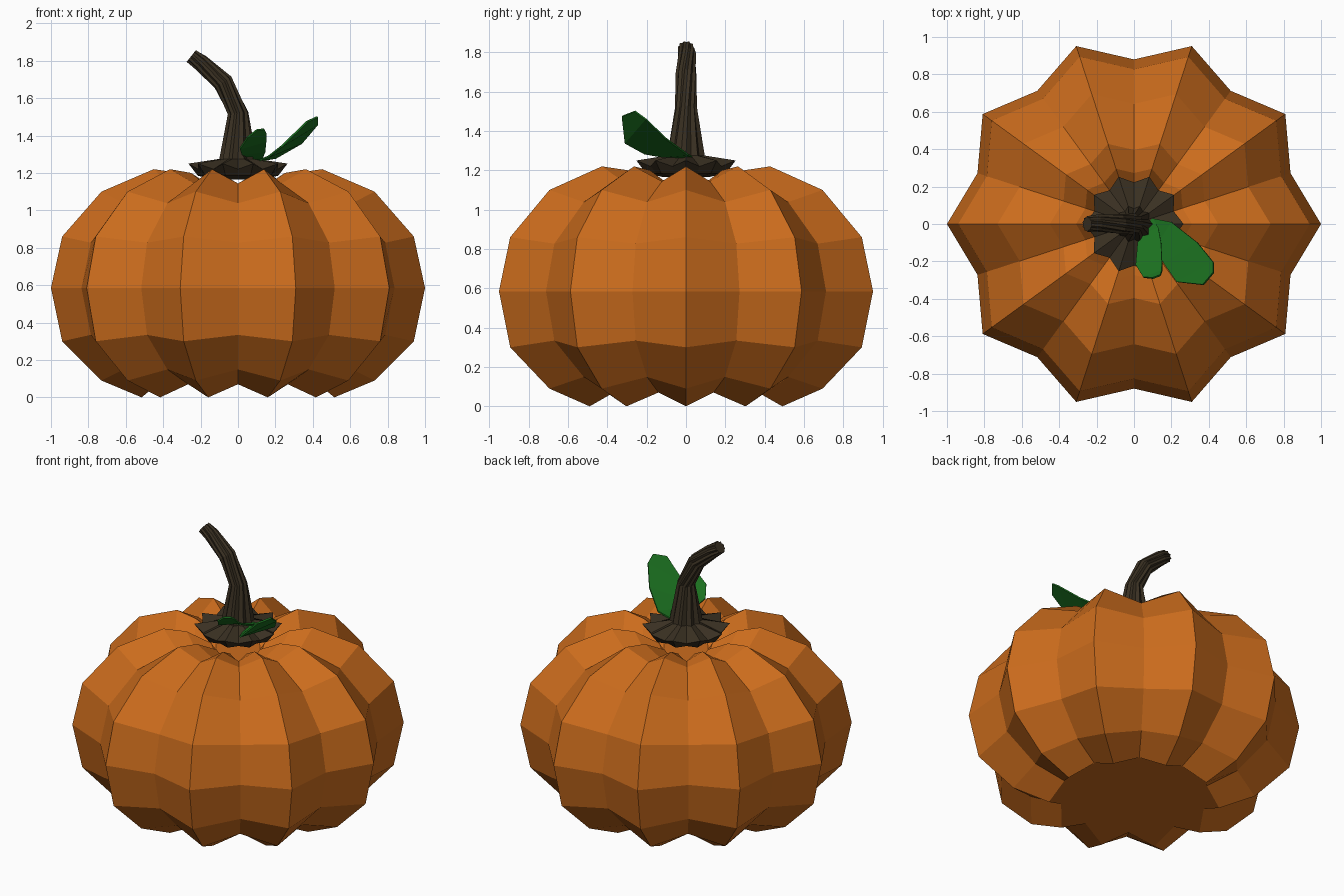
import bpy, bmesh
from math import sin, cos, pi
from mathutils import Vector, Matrix

if "Cube" in bpy.data.objects:
    bpy.data.objects.remove(bpy.data.objects["Cube"])


def material(name, rgb):
    m = bpy.data.materials.new(name)
    m.diffuse_color = (*rgb, 1)
    m.use_nodes = True
    m.node_tree.nodes["Principled BSDF"].inputs["Base Color"].default_value = m.diffuse_color
    return m


def make(name, bm, mat):
    bmesh.ops.recalc_face_normals(bm, faces=bm.faces)
    me = bpy.data.meshes.new(name)
    bm.to_mesh(me)
    bm.free()
    me.materials.append(mat)
    ob = bpy.data.objects.new(name, me)
    bpy.context.collection.objects.link(ob)
    return ob


def loft(name, rings, mat):
    """Skin a stack of closed rings and cap both ends."""
    bm = bmesh.new()
    loops = [[bm.verts.new(p) for p in ring] for ring in rings]
    n = len(loops[0])
    for a, b in zip(loops, loops[1:]):
        for i in range(n):
            j = (i + 1) % n
            bm.faces.new((a[i], a[j], b[j], b[i]))
    bm.faces.new(loops[0][::-1])
    bm.faces.new(loops[-1])
    return make(name, bm, mat)


orange = material("pumpkin_orange", (0.60, 0.15, 0.012))
brown = material("stem_brown", (0.042, 0.030, 0.016))
green = material("leaf_green", (0.011, 0.16, 0.014))
N = 20  # ten ribs: ridge, groove, ridge, groove...

# Body: grooves are the ridge profile shrunk about the middle
profile = [(0.515, 0.0), (0.73, 0.09), (0.94, 0.30), (1.0, 0.585), (0.94, 0.86),
           (0.73, 1.10), (0.45, 1.22), (0.31, 1.20), (0.16, 1.12)]
body = []
for r, z in profile:
    ring = []
    for i in range(N):
        k = 0.88 if i % 2 else 1.0
        a = 2 * pi * i / N
        ring.append((r * k * cos(a), r * k * sin(a), 0.585 + (z - 0.585) * k))
    body.append(ring)
loft("pumpkin_body", body, orange)

# Stem: flared star-shaped collar, then a twisting bent stalk
# centre x, y, z, radius, groove ratio, groove drop, tilt, twist
sections = [(0, 0, 1.165, 0.12, 0.9, 0, 0, 0), (0, 0, 1.185, 0.215, 0.85, 0, 0, 0),
            (0, 0, 1.25, 0.265, 0.84, 0.03, 0, 0), (0, 0, 1.275, 0.10, 0.82, 0, 0, 0),
            (0, 0, 1.52, 0.056, 0.82, 0, -0.12, 0.2),
            (-0.08, 0.0, 1.685, 0.054, 0.82, 0, -0.6, 0.5),
            (-0.20, 0.005, 1.79, 0.046, 0.82, 0, -0.85, 0.8),
            (-0.25, 0.0, 1.825, 0.042, 0.82, 0, -0.9, 1.0)]
stem = []
for x, y, z, r, k, drop, tilt, twist in sections:
    rot = Matrix.Rotation(tilt, 3, 'Y')
    ring = []
    for i in range(N):
        a = 2 * pi * i / N + twist
        q = r * (k if i % 2 else 1)
        ring.append(Vector((x, y, z - drop * (i % 2))) + rot @ Vector((q * cos(a), q * sin(a), 0)))
    stem.append(ring)
loft("stem", stem, brown)


# Leaves: strips between a left and a right edge, with slight thickness
def leaf(name, left, right):
    bm = bmesh.new()
    L = [bm.verts.new(p) for p in left]
    R = [bm.verts.new(p) for p in right]
    for i in range(len(L) - 1):
        bm.faces.new((L[i], R[i], R[i + 1], L[i + 1]))
    ob = make(name, bm, green)
    mod = ob.modifiers.new("thickness", 'SOLIDIFY')
    mod.thickness = 0.01
    mod.offset = 0


leaf("large_leaf",
     [(0.10, 0.0, 1.265), (0.12, -0.12, 1.27), (0.16, -0.21, 1.285), (0.23, -0.31, 1.34), (0.37, -0.325, 1.475)],
     [(0.10, 0.03, 1.27), (0.20, 0.01, 1.28), (0.34, -0.10, 1.36), (0.425, -0.205, 1.46), (0.425, -0.26, 1.50)])
leaf("small_leaf",
     [(0.08, 0.01, 1.27), (0.055, -0.05, 1.285), (0.02, -0.10, 1.30), (0.01, -0.22, 1.33), (0.05, -0.285, 1.39), (0.10, -0.29, 1.43)],
     [(0.10, 0.03, 1.27), (0.13, -0.02, 1.28), (0.145, -0.10, 1.315), (0.15, -0.20, 1.37), (0.15, -0.25, 1.415), (0.14, -0.275, 1.435)])
